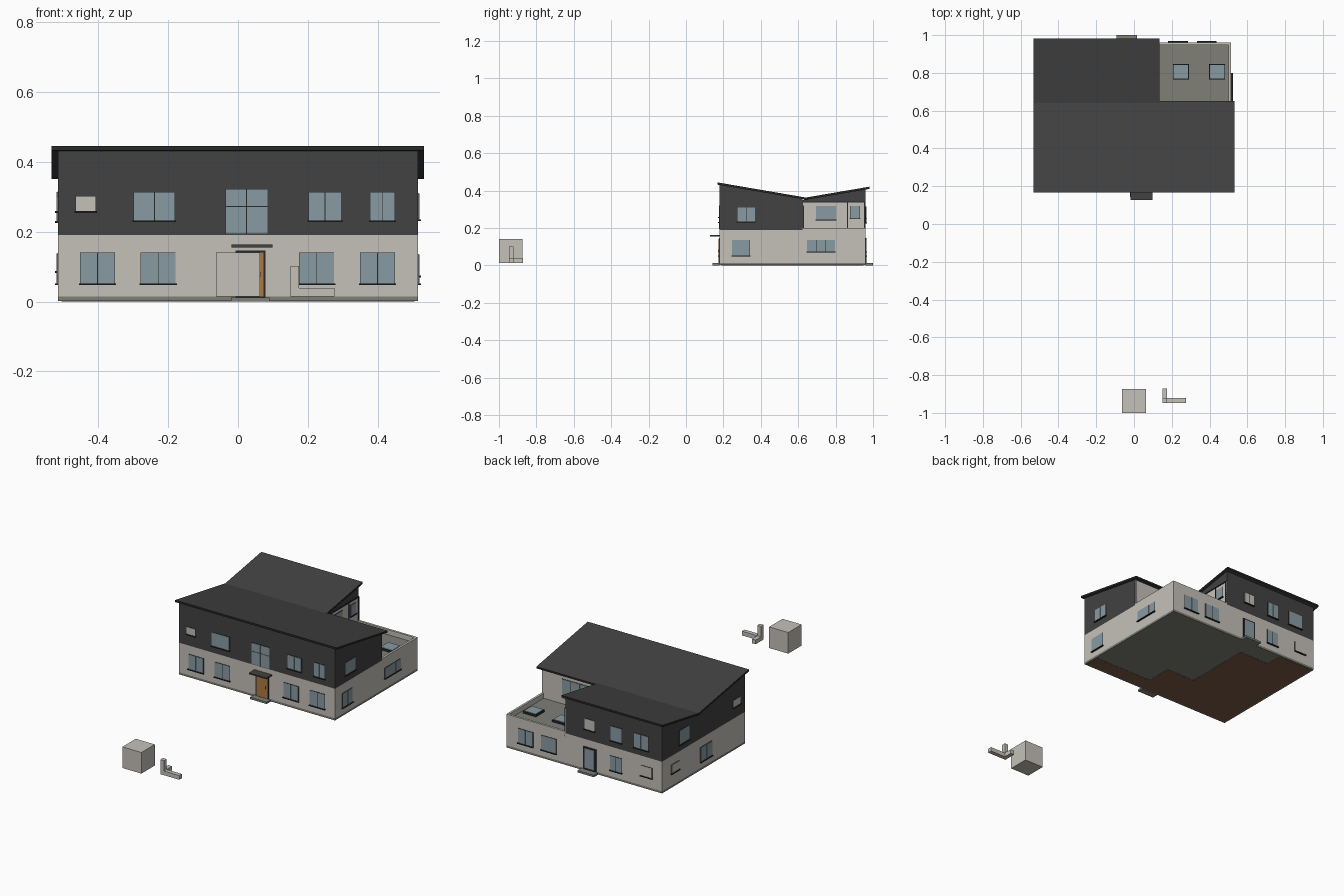
import bpy, bmesh
from mathutils import Vector

if "Cube" in bpy.data.objects:
    bpy.data.objects.remove(bpy.data.objects["Cube"])


def mat(name, r, g, b):
    m = bpy.data.materials.new(name)
    m.diffuse_color = (r, g, b, 1)
    m.use_nodes = True
    m.node_tree.nodes["Principled BSDF"].inputs["Base Color"].default_value = m.diffuse_color
    return m


M = [mat("light_plaster", .56, .53, .485), mat("dark_cladding", .054, .054, .054),
     mat("window_glass", .25, .33, .37), mat("black_frame", .02, .021, .022),
     mat("grey_concrete", .215, .215, .185), mat("door_wood", .42, .19, .06),
     mat("floor_brown", .2, .105, .06)]
PLASTER, CLAD, GLASS, FRAME, CONCRETE, WOOD, BROWN = range(7)


def finish(name, bm):
    bmesh.ops.recalc_face_normals(bm, faces=bm.faces)
    me = bpy.data.meshes.new(name)
    bm.to_mesh(me)
    bm.free()
    for m in M:
        me.materials.append(m)
    ob = bpy.data.objects.new(name, me)
    bpy.context.collection.objects.link(ob)
    return ob


def boxes(name, items):
    """One object from (x0, x1, y0, y1, z0, z1, material) boxes."""
    bm = bmesh.new()
    for x0, x1, y0, y1, z0, z1, mi in items:
        vs = bmesh.ops.create_cube(bm, size=1)["verts"]
        for v in vs:
            v.co = Vector((x0 + (v.co.x + .5) * (x1 - x0), y0 + (v.co.y + .5) * (y1 - y0),
                           z0 + (v.co.z + .5) * (z1 - z0)))
        for f in {f for v in vs for f in v.link_faces}:
            f.material_index = mi
    return finish(name, bm)


def prism(name, x0, x1, profile, rule):
    """Extrude a (y, z) profile along x; rule(normal) picks the material."""
    bm = bmesh.new()
    f = bm.faces.new([bm.verts.new((x0, y, z)) for y, z in profile])
    new = bmesh.ops.extrude_face_region(bm, geom=[f])["geom"]
    bmesh.ops.translate(bm, vec=(x1 - x0, 0, 0),
                        verts=[v for v in new if isinstance(v, bmesh.types.BMVert)])
    bmesh.ops.recalc_face_normals(bm, faces=bm.faces)
    for f in bm.faces:
        f.material_index = rule(f.normal)
    return finish(name, bm)


# wall planes: (axis of the normal, position, outward sign)
XL, XR, YF, YB = -.514, .514, .18, .96
YM, XW = .623, .123          # back of the front block, right side of the rear wing
FRONT, BACK = (1, YF, -1), (1, YB, 1)
LEFT, RIGHT = (0, XL, -1), (0, XR, 1)
WING_SIDE, TERRACE_WALL = (0, XW + .003, 1), (1, YM + .003, 1)


def on_wall(wall, a0, a1, z0, z1, depth, mi):
    axis, pos, s = wall
    lo, hi = sorted((pos - s * .002, pos + s * depth))
    return (lo, hi, a0, a1, z0, z1, mi) if axis == 0 else (a0, a1, lo, hi, z0, z1, mi)


def window(name, wall, a0, a1, z0, z1, panes=2, bar=None, fill=GLASS, sill=True):
    t, w = .0025, (a1 - a0) / panes
    parts = [on_wall(wall, a0, a1, z0, z1, .002, FRAME)]
    rows = [(z0, z1)] if bar is None else [(z0, bar), (bar, z1)]
    for i in range(panes):
        for r0, r1 in rows:
            parts.append(on_wall(wall, a0 + i * w + t / 2, a0 + (i + 1) * w - t / 2,
                                 r0 + t / 2, r1 - t / 2, .004, fill))
    if sill:
        parts.append(on_wall(wall, a0 - .003, a1 + .003, z0 - .003, z0 + .002, .009, FRAME))
    boxes(name, parts)


# base slab, with brown floor areas underneath
boxes("base_slab", [(XL, XR, YF, YB, .001, .014, CONCRETE)])
boxes("underside_floor", [(XL + .01, -.07, YF + .01, .85, 0, .002, BROWN),
                          (XL + .01, -.27, .85, YB - .01, 0, .002, BROWN),
                          (-.07, .12, YF + .01, .437, 0, .002, BROWN),
                          (.12, XR - .01, YF + .01, .28, 0, .002, BROWN)])

# ground floor
boxes("ground_floor", [(XL, XR, YF, YM, .014, .19, PLASTER),
                       (XL, XW, YM, YB, .014, .19, PLASTER),
                       (XW, XR, YM, YB, .014, .165, PLASTER)])

# roof terrace with parapet and skylights
boxes("terrace_floor", [(XW, XR - .013, YM, YB - .013, .164, .17, CONCRETE)])
boxes("terrace_parapet", [(XR - .013, XR, YM, YB, .16, .2, PLASTER),
                          (XW, XR - .013, YB - .013, YB, .16, .2, PLASTER)])
for i, x in enumerate((.206, .398)):
    boxes(f"skylight_{i}", [(x, x + .085, .765, .847, .168, .182, FRAME),
                            (x + .004, x + .081, .769, .843, .18, .185, GLASS)])

# upper floor: front block and rear wing
prism("upper_front_block", XL, XR, [(YF, .19), (YM, .19), (YM, .355), (YF, .431)],
      lambda n: PLASTER if n.y > .9 else CLAD)
prism("upper_rear_wing", XL, XW, [(YM, .19), (YB, .19), (YB, .406), (YM, .35)],
      lambda n: CLAD)
boxes("terrace_wing_wall", [(XW, XW + .003, YM, YB, .17, .338, PLASTER)])
boxes("terrace_back_wall", [(XW, XR - .006, YM, YM + .003, .17, .35, PLASTER)])
boxes("wing_wall_trim", [on_wall(WING_SIDE, YM, YB, .336, .341, .004, FRAME),
                         on_wall(WING_SIDE, .862, .866, .17, .338, .003, FRAME),
                         on_wall(WING_SIDE, YB - .008, YB, .17, .338, .003, FRAME)])

# two roof planes meeting in a valley
edge_dark = lambda n: CLAD if abs(n.z) > .5 else FRAME
prism("front_roof", -.533, .531, [(.168, .444), (.652, .361), (.652, .35), (.168, .432)], edge_dark)
prism("rear_roof", -.533, .136, [(.635, .362), (.981, .421), (.981, .409), (.635, .35)], edge_dark)

# front windows
for i, a in enumerate((-.452, -.278, .175, .349)):
    window(f"front_lower_window_{i}", FRONT, a, a + .1, .05, .14)
for i, (a, b) in enumerate(((-.298, -.18), (.202, .295), (.378, .449))):
    window(f"front_upper_window_{i}", FRONT, a, b, .23, .313)
window("stair_window", FRONT, -.036, .085, .193, .321, 2, .271, sill=False)
window("front_small_panel", FRONT, -.464, -.406, .256, .301, 1, fill=PLASTER)

# front entrance
boxes("front_door", [on_wall(FRONT, -.007, .078, .012, .146, .004, FRAME),
                     on_wall(FRONT, .001, .073, .014, .14, .007, WOOD),
                     on_wall(FRONT, .06, .065, .07, .085, .009, FRAME)])
boxes("entrance_canopy", [(-.018, .098, .128, YF, .155, .163, CLAD)])
boxes("front_step", [(-.02, .09, .142, YF, 0, .012, CONCRETE)])

# right side windows
window("right_lower_window", RIGHT, .246, .342, .05, .136)
window("right_wide_window", RIGHT, .647, .797, .072, .136, 3)
window("right_upper_window", RIGHT, .273, .369, .233, .31)

# terrace windows
window("wing_side_window", WING_SIDE, .695, .802, .243, .318, 1)
window("wing_side_small_window", WING_SIDE, .877, .93, .25, .318, 1)
window("terrace_door", TERRACE_WALL, .2, .38, .2, .32, 3, sill=False)

# back windows, door and step
for i, (a, b) in enumerate(((.336, .435), (.183, .283), (-.25, -.172))):
    window(f"back_lower_window_{i}", BACK, a, b, .05, .138)
window("back_lower_panel", BACK, -.45, -.375, .072, .135, 1, fill=PLASTER)
window("back_upper_panel", BACK, -.072, -.004, .25, .315, 2, fill=PLASTER)
window("back_upper_window_0", BACK, -.25, -.176, .228, .316)
window("back_upper_window_1", BACK, -.425, -.33, .228, .316)
boxes("back_door", [on_wall(BACK, -.08, .004, .012, .146, .004, FRAME),
                    on_wall(BACK, -.07, -.006, .022, .138, .006, GLASS)])
boxes("back_step", [(-.092, .016, YB, 1, 0, .012, CONCRETE)])

# left side windows
window("left_lower_window", LEFT, .49, .6, .05, .138)
window("left_lower_panel", LEFT, .8, .875, .085, .138, 1, fill=PLASTER)
window("left_upper_window", LEFT, .706, .8, .228, .314)
window("left_upper_panel", LEFT, .227, .293, .256, .301, 1, fill=PLASTER)

# loose cube and three-armed corner marker in front of the house
boxes("yard_cube", [(-.063, .063, -1, -.874, .014, .14, PLASTER)])
X, Y, Z, T = .15, -.947, .014, .025
boxes("corner_marker", [(X, X + .126, Y, Y + T, Z, Z + T, PLASTER),
                        (X, X + T, Y + T, Y + .076, Z, Z + T, PLASTER),
                        (X, X + T, Y, Y + T, Z + T, Z + .087, PLASTER)])
